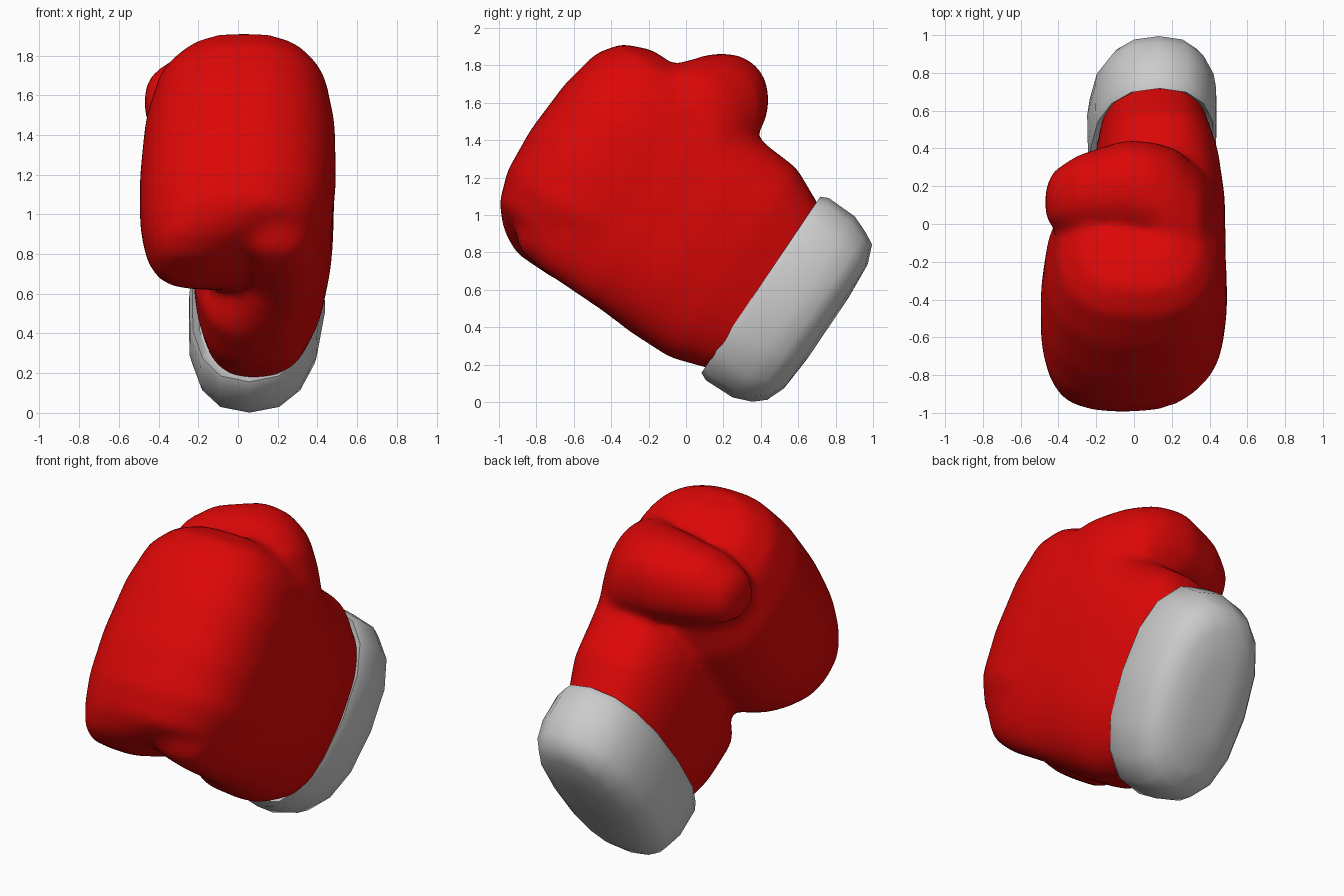
import bpy, bmesh
from math import cos, sin, pi, copysign

if "Cube" in bpy.data.objects:
    bpy.data.objects.remove(bpy.data.objects["Cube"])


def tilted(x, u, w):
    # u runs from the wrist to the knuckles, w towards the thumb side
    return (x, 0.41 - 0.83 * u + 0.56 * w, 0.62 + 0.56 * u + 0.83 * w)


def loft(bm, sections, place, n=40, power=2.5):
    # section = (position, centre a, half a, centre b, half b)
    rings = []
    for t, ac, ah, bc, bh in sections:
        ring = []
        for i in range(n):
            c, s = cos(2 * pi * i / n), sin(2 * pi * i / n)
            a = ac + ah * copysign(abs(c) ** (2 / power), c)
            b = bc + bh * copysign(abs(s) ** (2 / power), s)
            ring.append(bm.verts.new(place(t, a, b)))
        rings.append(ring)
    for r0, r1 in zip(rings, rings[1:]):
        for i in range(n):
            j = (i + 1) % n
            bm.faces.new((r0[i], r0[j], r1[j], r1[i]))
    bm.faces.new(rings[0])
    bm.faces.new(rings[-1])


def finish(bm, name):
    bmesh.ops.recalc_face_normals(bm, faces=bm.faces)
    mesh = bpy.data.meshes.new(name)
    bm.to_mesh(mesh)
    bm.free()
    obj = bpy.data.objects.new(name, mesh)
    bpy.context.collection.objects.link(obj)
    return obj


# Padded hand: palm, curled fingers and thumb fused into one soft skin
bm = bmesh.new()
palm = [(-0.12, .10, .27, 0, .47), (0, .105, .295, 0, .53), (.2, .115, .335, .015, .61),
        (.45, .125, .355, .02, .62), (.62, .20, .28, .03, .62), (.75, .245, .24, .03, .62),
        (1.0, .235, .24, .02, .61), (1.18, .19, .24, .01, .58), (1.31, .15, .19, .01, .46)]
loft(bm, palm, lambda t, a, b: tilted(a + 0.03 * b, t, b), power=2.6)

fingers = [(-.59, 1.06, .13, -.27, .11), (-.53, 1.05, .26, -.2, .23), (-.42, 1.015, .40, -.04, .43),
           (-.25, .99, .485, -.01, .485), (0, .98, .515, 0, .495), (.3, .975, .505, .01, .48),
           (.53, .98, .455, .02, .43), (.65, .98, .37, .03, .34), (.715, 1.0, .2, .03, .2)]
loft(bm, fingers, lambda t, a, b: tilted(b, a, t), power=2.5)

thumb = [(-.47, .11, .08, 1.56, .08), (-.43, .13, .15, 1.57, .14), (-.3, .165, .2, 1.6, .2),
         (-.05, .2, .245, 1.62, .245), (.1, .17, .265, 1.6, .26), (.22, .08, .32, 1.54, .29),
         (.35, 0, .29, 1.42, .34), (.44, -.03, .23, 1.27, .3)]
loft(bm, thumb, lambda t, a, b: (t, a, b), power=2.2)

glove = finish(bm, "padded_hand")
remesh = glove.modifiers.new("fuse", 'REMESH')
remesh.mode = 'VOXEL'
remesh.voxel_size = 0.028
remesh.use_smooth_shade = True
soften = glove.modifiers.new("soften", 'SMOOTH')
soften.factor = 0.5
soften.iterations = 14
red = bpy.data.materials.new("red_leather")
red.diffuse_color = (0.72, 0.002, 0.002, 1)
red.use_nodes = True
red.node_tree.nodes["Principled BSDF"].inputs["Base Color"].default_value = red.diffuse_color
glove.data.materials.append(red)

# Wrist cuff with a thin front lip and rounded closed end
bm = bmesh.new()
cuff = [(-.02, .095, .29, 0, .52), (.012, .095, .325, 0, .567), (-.03, .095, .34, 0, .587),
        (-.2, .095, .343, 0, .583), (-.3, .095, .33, 0, .543), (-.36, .095, .285, .01, .5),
        (-.4, .095, .21, .01, .4), (-.415, .095, .1, .01, .2)]
loft(bm, cuff, lambda t, a, b: tilted(a + 0.07 * b, t, b), n=16, power=2.4)
cuff_obj = finish(bm, "wrist_cuff")
bpy.context.view_layer.objects.active = cuff_obj
cuff_obj.select_set(True)
bpy.ops.object.shade_smooth_by_angle(angle=0.7)
